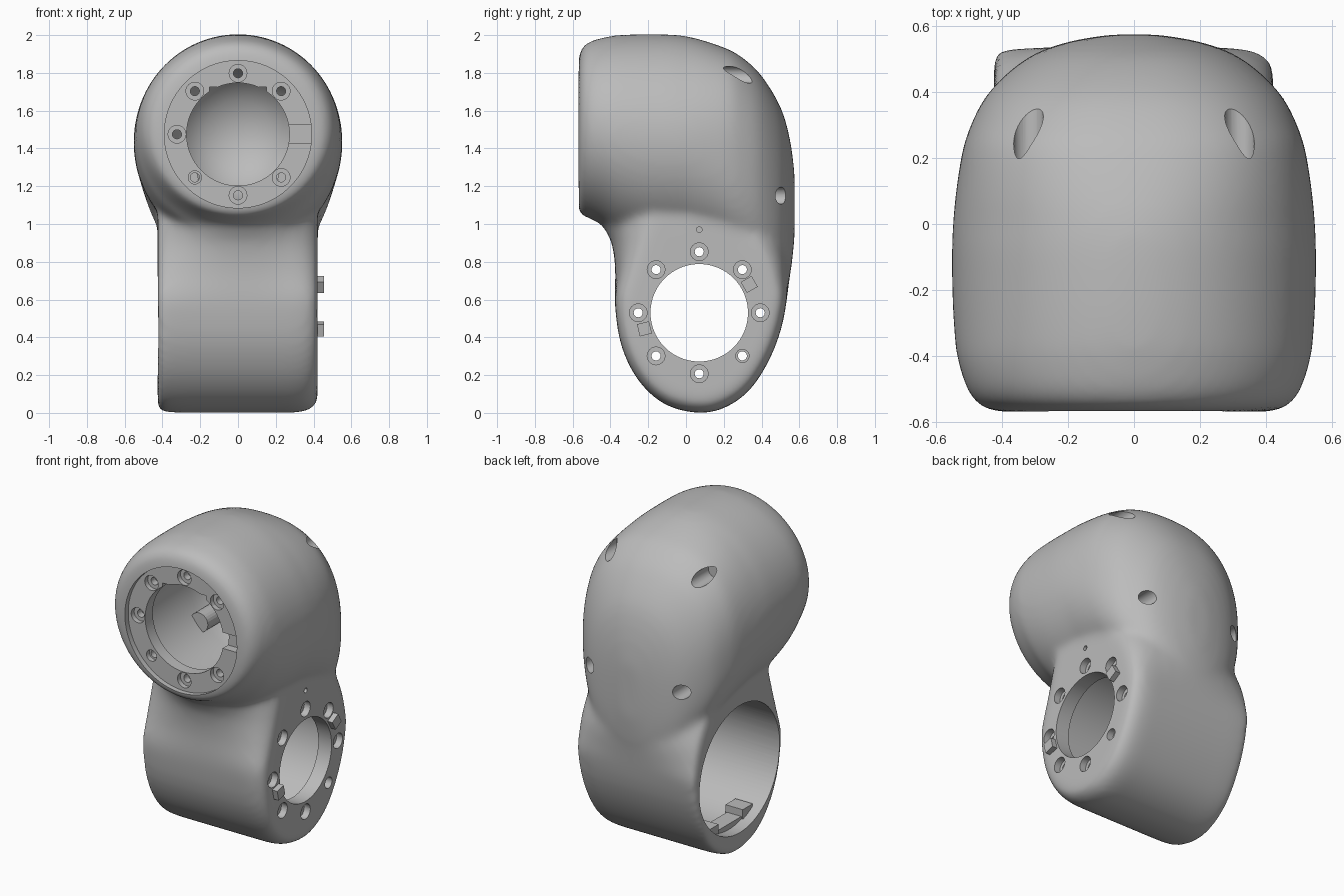
import bpy, bmesh, math
from mathutils import Matrix, Vector

cube = bpy.data.objects.get("Cube")
if cube:
    bpy.data.objects.remove(cube, do_unlink=True)

grey = bpy.data.materials.new("matte_grey")
grey.use_nodes = True
grey.diffuse_color = (0.5, 0.5, 0.5, 1)
grey.node_tree.nodes["Principled BSDF"].inputs["Base Color"].default_value = (0.5, 0.5, 0.5, 1)

ALONG_X = Matrix.Rotation(math.pi / 2, 4, 'Y')
ALONG_Y = Matrix.Rotation(-math.pi / 2, 4, 'X')
HEAD = Vector((0, 0, 1.475))      # axis of the upper socket
BASE = Vector((0, 0.07, 0.53))    # axis of the lower bore


def loft(bm, rings):
    """Skin closed rings of points and cap both ends."""
    loops = [[bm.verts.new(p) for p in ring] for ring in rings]
    n = len(loops[0])
    for a, b in zip(loops, loops[1:]):
        for i in range(n):
            j = (i + 1) % n
            bm.faces.new((a[i], a[j], b[j], b[i]))
    bm.faces.new(loops[0][::-1])
    bm.faces.new(loops[-1])


def lathe(bm, profile, centre, turn, sides=64):
    """Revolve (radius, distance) pairs round an axis."""
    move = Matrix.Translation(centre) @ turn
    loft(bm, [[move @ Vector((r * math.cos(a), r * math.sin(a), t))
               for a in (math.tau * i / sides for i in range(sides))]
              for r, t in profile])


def box(bm, centre, size, turn=Matrix()):
    m = Matrix.Translation(centre) @ turn @ Matrix.Diagonal((*size, 1))
    bmesh.ops.create_cube(bm, size=1, matrix=m)


def make(name, bm):
    bmesh.ops.recalc_face_normals(bm, faces=bm.faces)
    mesh = bpy.data.meshes.new(name)
    bm.to_mesh(mesh)
    bm.free()
    mesh.materials.append(grey)
    obj = bpy.data.objects.new(name, mesh)
    bpy.context.collection.objects.link(obj)
    return obj


def apply(obj, kind, **settings):
    mod = obj.modifiers.new(kind, kind)
    for key, value in settings.items():
        setattr(mod, key, value)
    bpy.context.view_layer.objects.active = obj
    bpy.ops.object.modifier_apply(modifier=mod.name)


def combine(obj, other, operation):
    other.hide_render = True
    apply(obj, 'BOOLEAN', object=other, operation=operation, solver='EXACT')
    bpy.data.objects.remove(other, do_unlink=True)


def smooth_path(points, steps, closed):
    """Catmull-Rom interpolation through the points."""
    pts = [Vector(p) for p in points]
    n = len(pts)
    pick = (lambda i: pts[i % n]) if closed else (lambda i: pts[max(0, min(n - 1, i))])
    out = []
    for i in range(n if closed else n - 1):
        a, b, c, d = (pick(i + k) for k in (-1, 0, 1, 2))
        for s in range(steps):
            t = s / steps
            out.append(b + 0.5 * t * (c - a + t * (2 * a - 5 * b + 4 * c - d
                       + t * (3 * (b - c) + d - a))))
    return out if closed else out + [pts[-1]]


def bulge(value, power):
    return math.copysign(abs(value) ** power, value)


# Upper housing: sections given as y, top, bottom, half width, fuller to the rear
sections = [(-.57, 1.87, 1.06, .415), (-.55, 1.935, 1.045, .47), (-.5, 1.97, 1.025, .507),
            (-.42, 1.99, .98, .533), (-.36, 2, .93, .543), (-.2, 2.005, .87, .552),
            (0, 1.995, .85, .55), (.2, 1.935, .82, .525), (.3, 1.88, .76, .495),
            (.4, 1.785, .7, .44), (.5, 1.62, .65, .33), (.55, 1.45, .73, .21),
            (.575, 1.27, .93, .07)]
bm = bmesh.new()
rings = []
for y, top, low, wide in smooth_path(sections, 4, False):
    power = 1 - .16 * max(0, min(1, y / .25))
    rings.append([(wide * bulge(math.cos(a), power), y,
                   (top + low) / 2 + (top - low) / 2 * bulge(math.sin(a), power))
                  for a in (math.tau * i / 72 for i in range(72))])
loft(bm, rings)
body = make("housing", bm)

# Lower housing: egg outline (y, z) swept across x with rounded ends;
# the neck flares near the middle and the shoulders narrow towards the sides
outline = [(.07, 0), (.21, .03), (.335, .12), (.435, .27), (.505, .45), (.54, .65),
           (.555, .84), (.5, .98), (.3, 1.07), (.07, 1.1), (-.2, 1.1), (-.4, 1.08),
           (-.44, 1.0), (-.395, .9), (-.375, .76), (-.375, .56), (-.34, .35),
           (-.25, .17), (-.11, .045)]
egg = smooth_path(outline, 5, True)
ends = [(-.425, .965), (-.41, .985), (-.37, .995), (-.3, 1), (-.2, 1), (-.1, 1), (0, 1),
        (.1, 1), (.2, 1), (.3, 1), (.36, .985), (.395, .95), (.415, .91), (.422, .86)]
mid = Vector((.08, .55))


def swept(x, scale, p):
    y, z = p
    across = min(1, (x / .42) ** 2)
    shoulder = max(0, min(1, (z - .62) / .45))
    y -= min(0, y + .375) * across
    y = BASE.y + (y - BASE.y) * (1 - .35 * across * shoulder)
    return (x, *(mid + (Vector((y, z)) - mid) * scale))


bm = bmesh.new()
loft(bm, [[swept(x, s, p) for p in egg] for x, s in ends])
combine(body, make("lower_housing", bm), 'UNION')

# Blend the two volumes into one skin
apply(body, 'REMESH', mode='VOXEL', voxel_size=0.018)
apply(body, 'SMOOTH', factor=0.5, iterations=22)

# Main openings: stepped front socket and stepped side bore
bm = bmesh.new()
lathe(bm, [(.39, -.7), (.39, -.535), (.272, -.535), (.272, -.46), (.38, -.46),
           (.38, .05), (.36, .2), (.29, .36), (.18, .45), (.06, .49)], HEAD, ALONG_Y, 96)
lathe(bm, [(.4, -.6), (.4, .33), (.258, .33), (.258, .6)], BASE, ALONG_X, 96)
combine(body, make("opening_cutter", bm), 'DIFFERENCE')

# Screw holes: counterbores first, then the narrower shafts, on both flanges
sinks, shafts = bmesh.new(), bmesh.new()
for k in range(8):
    a = k * math.pi / 4
    ring = .323
    small = .035 if k == 3 else .047
    p = BASE + Vector((0, ring * math.sin(a), ring * math.cos(a)))
    lathe(sinks, [(small, .38), (small, .5)], p, ALONG_X, 24)
    lathe(shafts, [(.024, .25), (.024, .5)], p, ALONG_X, 20)
    if k:
        small = .035 if k == 5 else .047
        p = HEAD + Vector((ring * math.cos(a), 0, ring * math.sin(a)))
        lathe(sinks, [(small, -.65), (small, -.505)], p, ALONG_Y, 24)
        lathe(shafts, [(.024, -.65), (.024, -.42)], p, ALONG_Y, 20)

# Rear fixing holes, pin hole, cable slot and key notches
for side in (-1, 1):
    lathe(sinks, [(.045, .17), (.045, .7)], (side * .32, 0, 1.79), ALONG_Y, 32)
    lathe(sinks, [(.045, .38), (.045, .7)], (side * .32, 0, 1.15), ALONG_Y, 32)
    box(shafts, (side * .13, -.5, 1.705), (.04, .2, .04))
lathe(shafts, [(.015, .36), (.015, .5)], (0, .07, .97), ALONG_X, 16)
box(shafts, (.32, -.54, 1.475), (.136, .12, .1))
combine(body, make("counterbore_cutter", sinks), 'DIFFERENCE')
combine(body, make("shaft_cutter", shafts), 'DIFFERENCE')

bpy.ops.object.select_all(action='DESELECT')
body.select_set(True)
bpy.context.view_layer.objects.active = body
bpy.ops.object.shade_smooth_by_angle(angle=math.radians(35))

# Locating pegs on the side flange
for name, y, z, tilt in (("upper_peg", .335, .68, 30), ("lower_peg", -.22, .445, 14)):
    bm = bmesh.new()
    box(bm, (.425, y, z), (.06, .066, .066), Matrix.Rotation(math.radians(tilt), 4, 'X'))
    make(name, bm)

# Mounting ledges inside the bore
bm = bmesh.new()
box(bm, (-.3, .07, .14), (.1, .24, .05))
for side in (-1, 1):
    box(bm, (-.3, .07 + side * .17, .18), (.12, .1, .06))
make("bore_ledges", bm)

# Screw bosses inside the upper socket
for side, name in ((-1, "right_boss"), (1, "left_boss")):
    bm = bmesh.new()
    lathe(bm, [(.06, 0), (.06, .38)], (side * .27, 0, 1.24), ALONG_Y, 24)
    make(name, bm)
